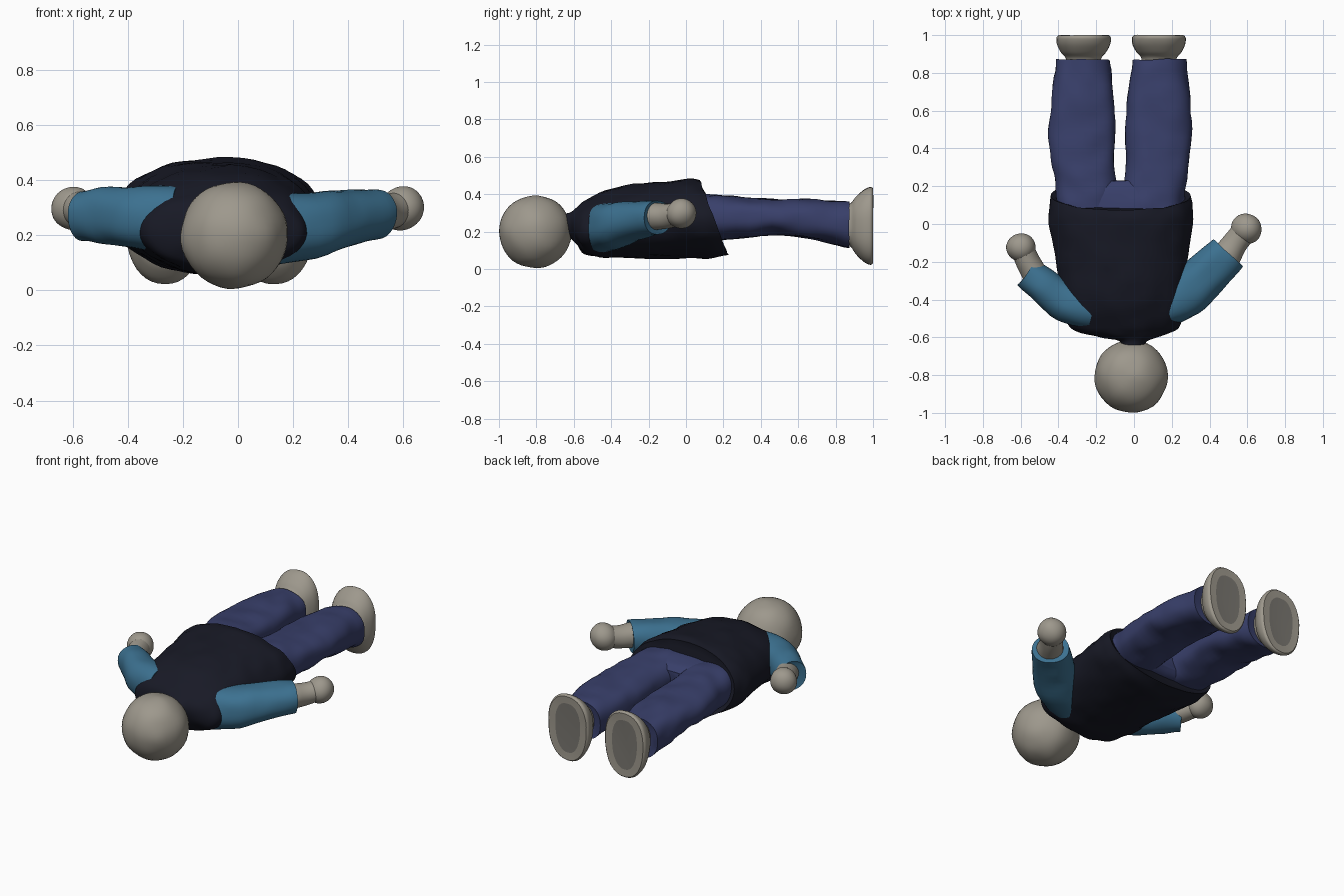
import bpy, bmesh, math
from mathutils import Vector, noise

if "Cube" in bpy.data.objects:
    bpy.data.objects.remove(bpy.data.objects["Cube"])


def material(name, rgb):
    m = bpy.data.materials.new(name)
    m.diffuse_color = (*rgb, 1)
    m.use_nodes = True
    m.node_tree.nodes["Principled BSDF"].inputs["Base Color"].default_value = m.diffuse_color
    return m


PALE = material("pale_grey", (0.34, 0.315, 0.265))
DARK = material("dark_vest", (0.009, 0.01, 0.019))
TEAL = material("sleeve_blue", (0.045, 0.165, 0.28))
DENIM = material("trouser_blue", (0.04, 0.05, 0.145))
SOLE = material("worn_sole", (0.19, 0.18, 0.16))


def resample(rows, n):
    """Catmull-Rom through tuples of numbers."""
    out = []
    for i in range(len(rows) - 1):
        a, b, c, d = rows[max(i - 1, 0)], rows[i], rows[i + 1], rows[min(i + 2, len(rows) - 1)]
        for k in range(n):
            t = k / n
            out.append([0.5 * (2 * q + (r - p) * t + (2 * p - 5 * q + 4 * r - s) * t ** 2
                               + (3 * q - p - 3 * r + s) * t ** 3)
                        for p, q, r, s in zip(a, b, c, d)])
    return out + [list(rows[-1])]


def finish(bm, name, mats, rough):
    bmesh.ops.recalc_face_normals(bm, faces=bm.faces)
    bm.normal_update()
    for v, nrm in [(v, v.normal.copy()) for v in bm.verts]:
        v.co += nrm * rough * noise.noise(v.co * 10)
    me = bpy.data.meshes.new(name)
    bm.to_mesh(me)
    bm.free()
    ob = bpy.data.objects.new(name, me)
    bpy.context.collection.objects.link(ob)
    for m in mats:
        me.materials.append(m)
    bpy.ops.object.select_all(action='DESELECT')
    ob.select_set(True)
    bpy.context.view_layer.objects.active = ob
    bpy.ops.object.shade_smooth_by_angle(angle=math.radians(45))
    return ob


def loft(name, rows, mats, power=2.2, taper=0, inset=None, rough=0.008, seg=40, n=5, bent=False):
    """Rows of (x, y, z, half width, half height, end slant); bent ones turn with the path."""
    bm = bmesh.new()
    rows = resample(rows, n)
    rings = []
    for i, (x, y, z, w, h, s) in enumerate(rows):
        p, q = rows[max(i - 1, 0)], rows[min(i + 1, len(rows) - 1)]
        t = Vector((q[0] - p[0], q[1] - p[1], 0)).normalized() if bent else Vector((0, 1, 0))
        side = Vector((t.y, -t.x, 0))
        ring = []
        for k in range(seg):
            a = 2 * math.pi * k / seg
            c, d = (math.copysign(abs(f) ** (2 / power), f) for f in (math.cos(a), math.sin(a)))
            co = Vector((x, y, z)) + side * (w * c * (1 + taper * d)) + t * (s * d)
            co.z += h * d
            ring.append(bm.verts.new(co))
        rings.append(ring)
    for r0, r1 in zip(rings, rings[1:]):
        for k in range(seg):
            j = (k + 1) % seg
            bm.faces.new((r0[k], r0[j], r1[j], r1[k]))
    bm.faces.new(rings[0])
    cap = bm.faces.new(rings[-1])
    bmesh.ops.recalc_face_normals(bm, faces=bm.faces)
    if inset:
        bmesh.ops.inset_individual(bm, faces=[cap], thickness=inset[0], depth=inset[1])
        cap.material_index = len(mats) - 1
    return finish(bm, name, mats, rough)


def ball(name, centre, radius):
    bm = bmesh.new()
    bmesh.ops.create_uvsphere(bm, u_segments=40, v_segments=24, radius=radius)
    bmesh.ops.translate(bm, verts=bm.verts, vec=centre)
    return finish(bm, name, [PALE], 0.006)


# Head
ball("head", (-0.015, -0.806, 0.2), 0.194)

# Vest body with slanted hem, long at the back
loft("vest", [(-0.01, -0.65, 0.235, 0.065, 0.065, 0),
              (-0.01, -0.615, 0.235, 0.085, 0.07, 0),
              (-0.05, -0.575, 0.225, 0.235, 0.11, 0),
              (-0.055, -0.53, 0.22, 0.30, 0.145, 0),
              (-0.06, -0.40, 0.245, 0.325, 0.185, 0),
              (-0.065, -0.20, 0.26, 0.345, 0.202, 0),
              (-0.07, 0.0, 0.268, 0.378, 0.21, -0.02),
              (-0.07, 0.09, 0.272, 0.38, 0.21, -0.055),
              (-0.07, 0.15, 0.275, 0.37, 0.2, -0.075)],
     [DARK], power=2.05, inset=(0.04, -0.02), seg=56, rough=0.01)

# Sleeves
loft("left_sleeve", [(-0.22, -0.45, 0.25, 0.11, 0.125, 0),
                     (-0.36, -0.415, 0.265, 0.105, 0.112, 0),
                     (-0.48, -0.325, 0.27, 0.092, 0.1, 0),
                     (-0.566, -0.26, 0.27, 0.08, 0.09, 0)], [TEAL], inset=(0.012, -0.004), bent=True)
loft("right_sleeve", [(0.12, -0.44, 0.22, 0.12, 0.13, 0),
                      (0.27, -0.365, 0.235, 0.13, 0.12, 0),
                      (0.4, -0.25, 0.262, 0.116, 0.102, 0),
                      (0.497, -0.151, 0.275, 0.106, 0.09, 0)], [TEAL], inset=(0.012, -0.004), bent=True)

# Wrists and round hands
loft("left_wrist", [(-0.52, -0.28, 0.28, 0.065, 0.068, 0),
                    (-0.555, -0.215, 0.285, 0.065, 0.066, 0),
                    (-0.598, -0.13, 0.295, 0.062, 0.062, 0)], [PALE], 2, bent=True)
ball("left_hand", (-0.6, -0.125, 0.295), 0.077)
loft("right_wrist", [(0.47, -0.19, 0.28, 0.08, 0.074, 0),
                     (0.53, -0.11, 0.287, 0.07, 0.068, 0),
                     (0.587, -0.03, 0.297, 0.062, 0.062, 0)], [PALE], 2, bent=True)
ball("right_hand", (0.594, -0.025, 0.297), 0.08)

# Seat of the trousers
loft("trouser_seat", [(-0.068, 0.02, 0.275, 0.34, 0.125, 0),
                      (-0.068, 0.12, 0.275, 0.34, 0.12, 0),
                      (-0.072, 0.19, 0.273, 0.32, 0.105, 0),
                      (-0.073, 0.228, 0.273, 0.27, 0.075, 0)], [DENIM])

# Trouser legs and shoes, mirrored about the body's own centre line
MID = -0.073
for label, sgn, out in (("left", -1, 0), ("right", 1, 0.012)):
    def at(d):
        return MID + sgn * d

    loft(label + "_trouser_leg", [(at(0.17), 0.05, 0.275, 0.165, 0.12, 0),
                                  (at(0.172), 0.15, 0.275, 0.165, 0.12, 0),
                                  (at(0.195), 0.3, 0.275, 0.165, 0.108, 0),
                                  (at(0.202), 0.5, 0.278, 0.176, 0.094, 0),
                                  (at(0.197 + out / 2), 0.7, 0.26, 0.163, 0.108, 0),
                                  (at(0.195 + out), 0.87, 0.235, 0.142, 0.122, 0)],
         [DENIM], power=2.4, inset=(0.025, -0.004), rough=0.012)
    loft(label + "_shoe", [(at(0.193 + out), 0.84, 0.235, 0.09, 0.1, 0),
                           (at(0.193 + out), 0.88, 0.235, 0.095, 0.115, 0),
                           (at(0.193 + out), 0.91, 0.232, 0.12, 0.155, 0),
                           (at(0.193 + out), 0.95, 0.23, 0.14, 0.192, 0),
                           (at(0.193 + out), 0.985, 0.23, 0.143, 0.208, 0),
                           (at(0.193 + out), 1.0, 0.23, 0.132, 0.2, 0)],
         [PALE, SOLE], power=2.3, taper=0.06, inset=(0.045, -0.003), rough=0.003)
